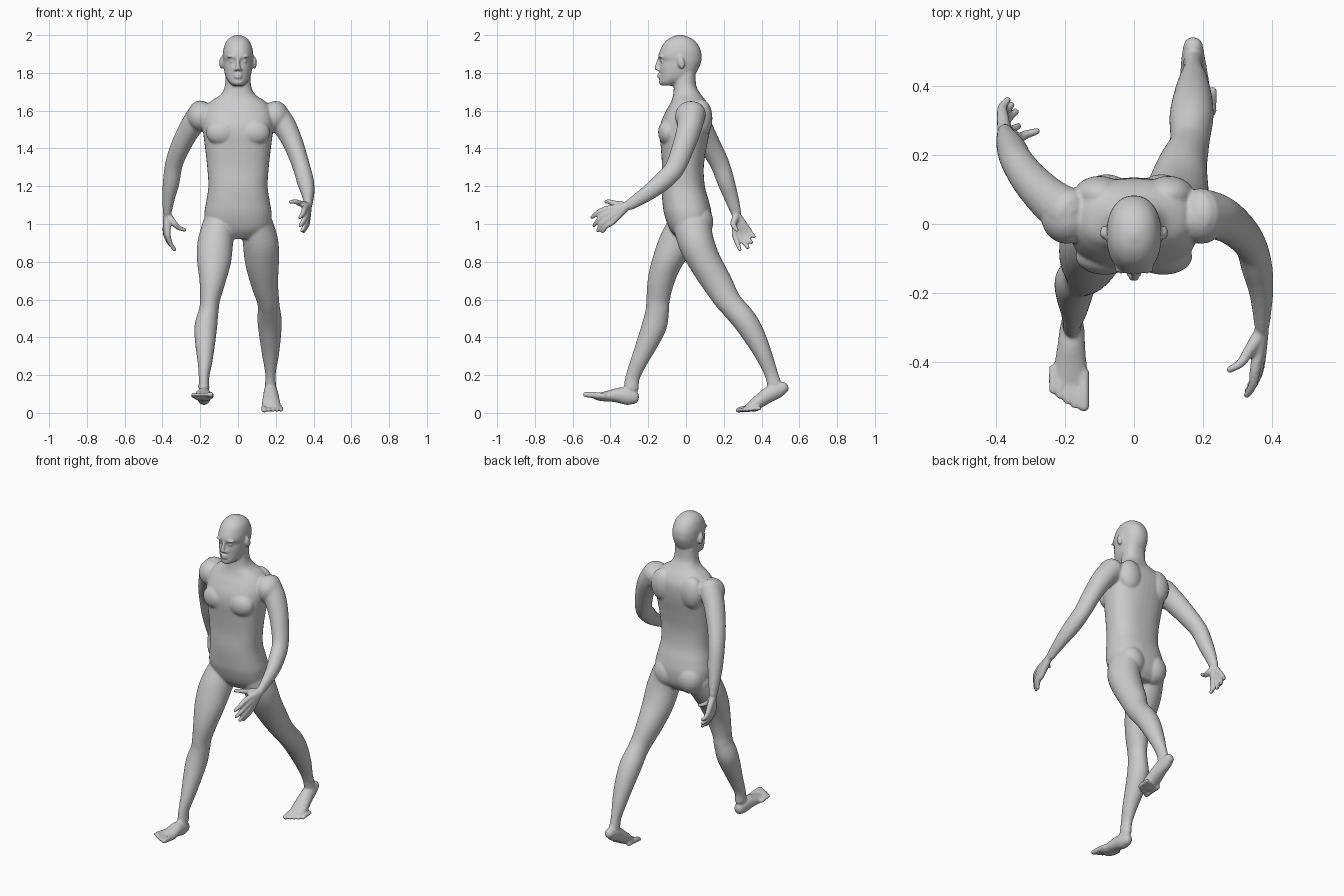
import bpy, bmesh, math
from mathutils import Vector, Matrix

bm = bmesh.new()


def spline(rows, n=5):
    """Catmull-Rom samples through rows of numbers."""
    rows = [Vector(r) for r in rows]
    out = []
    for i in range(len(rows) - 1):
        p0, p1, p2, p3 = rows[max(i - 1, 0)], rows[i], rows[i + 1], rows[min(i + 2, len(rows) - 1)]
        for k in range(n):
            t = k / n
            out.append(0.5 * (2 * p1 + (p2 - p0) * t + (2 * p0 - 5 * p1 + 4 * p2 - p3) * t * t
                              + (3 * p1 - p0 - 3 * p2 + p3) * t ** 3))
    return out + [rows[-1]]


def loft(rings):
    """Skin a list of point rings and close both ends."""
    vs = [[bm.verts.new(p) for p in ring] for ring in rings]
    n = len(vs[0])
    for a, b in zip(vs, vs[1:]):
        for i in range(n):
            bm.faces.new((a[i], a[(i + 1) % n], b[(i + 1) % n], b[i]))
    bm.faces.new(vs[0][::-1])
    bm.faces.new(vs[-1])


def stack(rows, e, n=40):
    """Horizontal rings from rows of (z, half width, front y, back y)."""
    rings = []
    for z, w, f, b in spline(rows):
        ring = []
        for i in range(n):
            t = 2 * math.pi * i / n
            c, s = math.cos(t), math.sin(t)
            ring.append(Vector((w * math.copysign(abs(c) ** (2 / e), c),
                                (f + b) / 2 + (b - f) / 2 * math.copysign(abs(s) ** (2 / e), s), z)))
        rings.append(ring)
    loft(rings)


def tube(rows, n=20):
    """Rounded limb through rows of (x, y, z, half width, half depth)."""
    s = spline(rows)
    pts = [(Vector(r[:3]), r[3], r[4]) for r in s]

    def cap(p, q):
        d = (p[0] - q[0]).normalized() * min(p[1], p[2]) * 0.8
        return [(p[0] + d * math.sin(a), p[1] * math.cos(a), p[2] * math.cos(a)) for a in (0.5, 1.0, 1.4)]
    pts = cap(pts[0], pts[1])[::-1] + pts + cap(pts[-1], pts[-2])
    rings = []
    for i, (p, a, b) in enumerate(pts):
        t = (pts[min(i + 1, len(pts) - 1)][0] - pts[max(i - 1, 0)][0]).normalized()
        side = (Vector((1, 0, 0)) - t * t.x).normalized()
        up = t.cross(side)
        rings.append([p + side * a * math.cos(2 * math.pi * k / n) + up * b * math.sin(2 * math.pi * k / n)
                      for k in range(n)])
    loft(rings)


def blob(loc, rad, rot=0):
    """Ellipsoid, optionally tilted about x."""
    m = Matrix.Translation(loc) @ Matrix.Rotation(rot, 4, 'X') @ Matrix.Diagonal((*rad, 1))
    bmesh.ops.create_icosphere(bm, subdivisions=3, radius=1, matrix=m)


# torso and neck
stack([(.92, .10, -.04, .09), (.97, .165, -.085, .125), (1.05, .178, -.115, .135), (1.12, .168, -.125, .122),
       (1.2, .157, -.13, .10), (1.3, .163, -.127, .094), (1.4, .174, -.133, .108), (1.48, .184, -.14, .124),
       (1.54, .188, -.132, .132), (1.6, .18, -.105, .13), (1.645, .15, -.08, .11), (1.685, .092, -.068, .08),
       (1.73, .07, -.064, .055), (1.8, .066, -.06, .05)], 2.4)
for s in (-1, 1):
    blob((s * .085, -.095, 1.485), (.085, .053, .07))        # chest
    blob((s * .08, .065, 1.01), (.085, .08, .095))           # seat
    blob((s * .10, .085, 1.56), (.075, .055, .10))           # shoulder blade
    blob((s * .195, .02, 1.57), (.075, .078, .08))           # shoulder

# head
stack([(1.732, .028, -.128, -.05), (1.747, .045, -.14, -.02), (1.768, .06, -.139, .02), (1.795, .07, -.138, .05),
       (1.83, .075, -.14, .07), (1.862, .078, -.135, .081), (1.885, .08, -.147, .083), (1.92, .078, -.137, .078),
       (1.96, .066, -.115, .056), (1.985, .045, -.085, .025), (1.997, .022, -.055, -.005),
       (2.002, .006, -.035, -.025)], 2.2)
tube([(0, -.14, 1.875, .008, .01), (0, -.15, 1.845, .01, .012), (0, -.155, 1.823, .015, .013)])  # nose
for s in (-1, 1):
    blob((s * .033, -.124, 1.862), (.015, .012, .009))       # eye
    blob((s * .034, -.131, 1.885), (.026, .014, .007))       # brow
    blob((s * .013, -.145, 1.817), (.010, .011, .008))       # nostril
    blob((s * .088, -.025, 1.853), (.011, .019, .034), .2)   # ear
for z in (1.791, 1.777):
    blob((0, -.138, z), (.024, .014, .007))                  # lips
blob((0, -.128, 1.75), (.026, .016, .016))                   # chin

# leading leg and trailing leg
tube([(-.10, .01, 1.0, .085, .10), (-.12, -.05, .9, .094, .095), (-.127, -.1, .8, .09, .08),
      (-.135, -.132, .7, .07, .071), (-.148, -.148, .6, .053, .062), (-.155, -.152, .54, .052, .062),
      (-.17, -.168, .46, .06, .066), (-.174, -.205, .37, .053, .057), (-.175, -.25, .27, .039, .045),
      (-.18, -.282, .19, .028, .038), (-.18, -.29, .13, .029, .04)], 28)
tube([(.10, .03, 1.0, .085, .10), (.12, .055, .9, .094, .095), (.127, .1, .8, .09, .086),
      (.14, .165, .69, .073, .079), (.157, .215, .605, .06, .069), (.163, .25, .56, .058, .065),
      (.167, .31, .49, .064, .065), (.17, .36, .41, .058, .059), (.172, .41, .31, .045, .046),
      (.172, .45, .21, .028, .036), (.172, .468, .15, .029, .038)], 28)

# feet
tube([(-.18, -.272, .08, .029, .034), (-.18, -.305, .086, .036, .045), (-.182, -.35, .093, .04, .042),
      (-.184, -.40, .09, .046, .031), (-.184, -.45, .085, .05, .023), (-.184, -.48, .086, .046, .015)])
tube([(.172, .52, .135, .028, .03), (.172, .485, .12, .034, .042), (.174, .44, .098, .04, .042),
      (.175, .395, .067, .046, .037), (.176, .36, .043, .05, .032), (.177, .33, .027, .047, .022)])


def toes(side, cx, y, z, dz):
    """Five toes, big toe on the inner side."""
    for i in range(5):
        x = cx + side * (-.036 + .021 * i + (.006 if i else 0))
        r = .017 if i == 0 else .0115
        ln = (.072, .07, .062, .052, .04)[i]
        yb = y + .004 * i
        tube([(x, yb + .03, z + .004, r, r), (x, yb - ln * .5, z + .004 + dz * .5, r, r),
              (x, yb - ln, z + dz, r * .95, r * .8)], 12)


toes(-1, -.182, -.463, .085, .012)
toes(1, .175, .345, .02, -.006)

# forward arm and rearward arm
tube([(.19, .03, 1.59, .07, .075), (.245, .02, 1.52, .063, .067), (.295, -.01, 1.42, .053, .06),
      (.338, -.06, 1.295, .046, .053), (.357, -.125, 1.225, .045, .05), (.37, -.2, 1.165, .035, .042),
      (.372, -.3, 1.10, .021, .029)])
tube([(-.19, .03, 1.59, .07, .075), (-.245, .07, 1.52, .06, .067), (-.3, .125, 1.42, .053, .058),
      (-.338, .178, 1.32, .047, .051), (-.354, .213, 1.22, .044, .046), (-.367, .24, 1.14, .034, .038),
      (-.375, .265, 1.06, .023, .028)])


def finger(wrist, knuckle, tip, bend):
    """Palm strand and finger in one tapered tube."""
    w, k, t, b = map(Vector, (wrist, knuckle, tip, bend))
    tube([(*w, .02, .02), (*w.lerp(k, .5), .019, .019), (*k, .0165, .0165),
          (*(k.lerp(t, .5) + b), .0135, .0135), (*t, .0105, .0105)], 12)


# hands: index, middle, ring, little finger, thumb
for k, t in [((.352, -.425, 1.078), (.327, -.498, 1.034)), ((.36, -.42, 1.052), (.328, -.488, .99)),
             ((.365, -.408, 1.03), (.338, -.468, .963)), ((.366, -.39, 1.01), (.346, -.442, .958)),
             ((.33, -.375, 1.108), (.276, -.424, 1.118))]:
    finger((.372, -.31, 1.095), k, t, (.006, -.006, .004))
for k, t in [((-.372, .258, .945), (-.335, .285, .863)), ((-.379, .283, .945), (-.342, .328, .874)),
             ((-.383, .306, .955), (-.355, .347, .902)), ((-.383, .325, .975), (-.366, .362, .933)),
             ((-.335, .25, 1.0), (-.28, .27, .968))]:
    finger((-.376, .268, 1.05), k, t, (-.006, .0, -.004))

# fuse all parts into one smooth skin
me = bpy.data.meshes.new("walking_body")
bm.to_mesh(me)
bm.free()
body = bpy.data.objects.new("walking_body", me)
bpy.context.collection.objects.link(body)
rm = body.modifiers.new("fuse", 'REMESH')
rm.mode = 'VOXEL'
rm.voxel_size = .006
rm.use_smooth_shade = True
sm = body.modifiers.new("soften", 'SMOOTH')
sm.factor = .5
sm.iterations = 6
